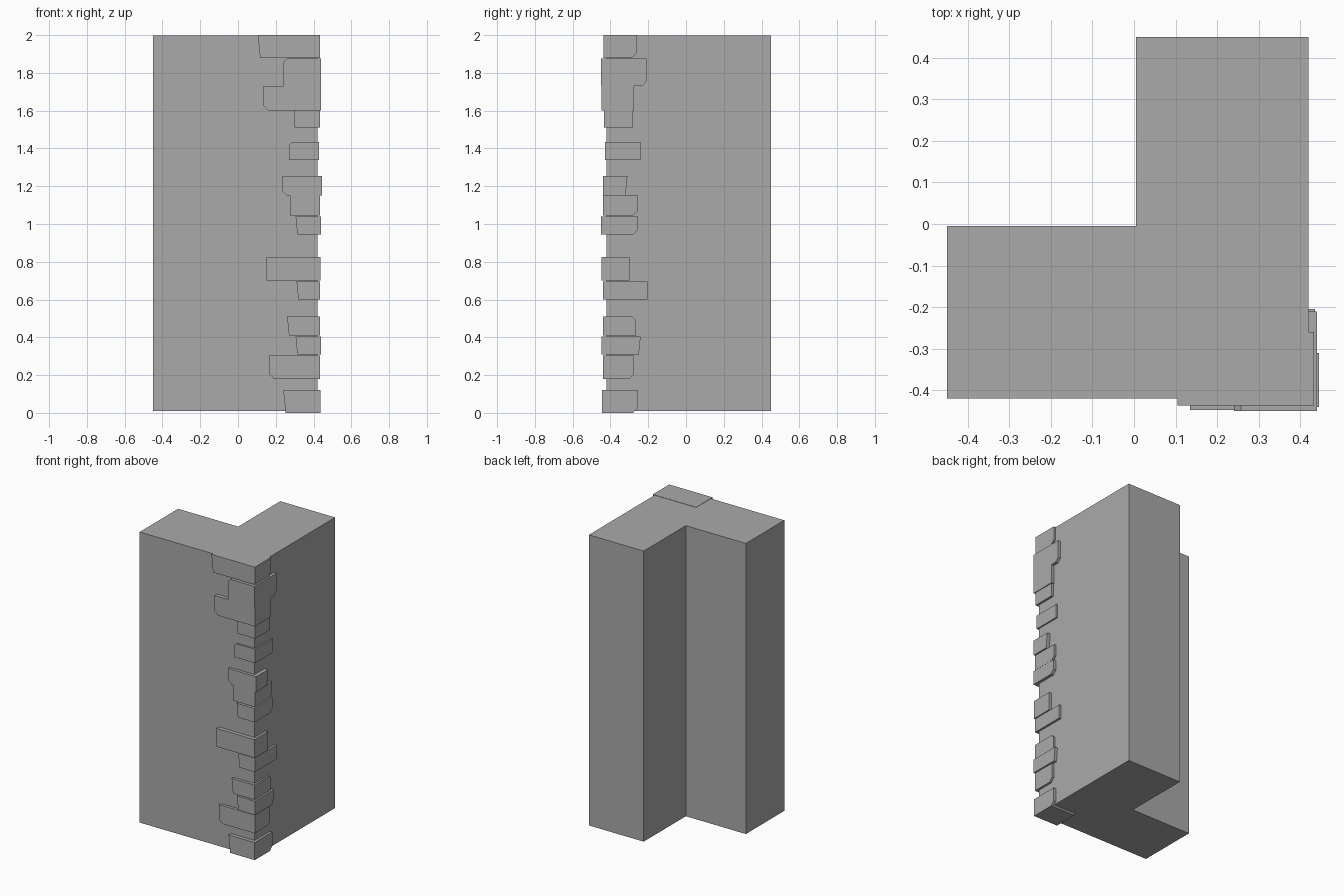
import bpy
import bmesh
from mathutils import Vector

cube = bpy.data.objects.get("Cube")
if cube:
    bpy.data.objects.remove(cube, do_unlink=True)

# One plain stone grey for everything
grey = bpy.data.materials.new("stone_grey")
grey.use_nodes = True
GREY = (0.4, 0.4, 0.4, 1)
grey.diffuse_color = GREY
grey.node_tree.nodes["Principled BSDF"].inputs["Base Color"].default_value = GREY


def finish(bm, name):
    bmesh.ops.recalc_face_normals(bm, faces=bm.faces)
    mesh = bpy.data.meshes.new(name)
    bm.to_mesh(mesh)
    bm.free()
    mesh.materials.append(grey)
    obj = bpy.data.objects.new(name, mesh)
    bpy.context.collection.objects.link(obj)
    return obj


def prism(profile, z0, z1):
    """Extrude a floor outline from z0 up to z1."""
    bm = bmesh.new()
    face = bm.faces.new([bm.verts.new((x, y, z0)) for x, y in profile])
    top = bmesh.ops.extrude_face_region(bm, geom=[face])["geom"]
    verts = [v for v in top if isinstance(v, bmesh.types.BMVert)]
    bmesh.ops.translate(bm, verts=verts, vec=(0, 0, z1 - z0))
    return bm


def chip(bm, point, normal):
    """Break off everything beyond a plane and close the cut."""
    geom = bm.verts[:] + bm.edges[:] + bm.faces[:]
    cut = bmesh.ops.bisect_plane(bm, geom=geom, plane_co=point,
                                 plane_no=normal, clear_outer=True)
    edges = [e for e in cut["geom_cut"] if isinstance(e, bmesh.types.BMEdge)]
    if edges:
        bmesh.ops.holes_fill(bm, edges=edges)


# L-shaped corner wall
wall = [(-0.45, -0.42), (0.42, -0.42), (0.42, 0.45),
        (0.005, 0.45), (0.005, -0.005), (-0.45, -0.005)]
finish(prism(wall, 0.01, 1.998), "corner_wall")

# Corner stones: bottom, top, front end x, outer x, outer y, side end y,
# then the chipped corner on the front end and on the side end
stones = [
    (0.00, 0.12, 0.24, 0.438, -0.445, -0.255, "slope", "low"),
    (0.18, 0.305, 0.165, 0.435, -0.44, -0.275, "low", "low"),
    (0.31, 0.405, 0.305, 0.44, -0.447, -0.24, "slope", "slope"),
    (0.41, 0.51, 0.26, 0.433, -0.44, -0.265, "slope", "high"),
    (0.60, 0.695, 0.31, 0.435, -0.44, -0.205, "slope", ""),
    (0.70, 0.825, 0.15, 0.438, -0.447, -0.30, "", ""),
    (0.945, 1.04, 0.305, 0.44, -0.45, -0.255, "slope", "low"),
    (1.045, 1.15, 0.275, 0.435, -0.44, -0.255, "", "low"),
    (1.15, 1.255, 0.235, 0.445, -0.44, -0.31, "low", "slope"),
    (1.34, 1.435, 0.27, 0.43, -0.43, -0.24, "high", ""),
    (1.51, 1.60, 0.30, 0.435, -0.435, -0.28, "", ""),
    (1.60, 1.73, 0.135, 0.44, -0.447, -0.275, "low", ""),
    (1.73, 1.875, 0.24, 0.44, -0.45, -0.21, "high", "low"),
    (1.88, 2.00, 0.105, 0.433, -0.437, -0.26, "slope", "low"),
]

for i, (z0, z1, x0, x1, y0, y1, front, side) in enumerate(stones, 1):
    bm = prism([(x0, y0), (x1, y0), (x1, y1), (x0, y1)], z0, z1)
    for kind, end, axis in ((front, Vector((x0, 0, 0)), Vector((-1, 0, 0))),
                            (side, Vector((0, y1, 0)), Vector((0, 1, 0)))):
        if kind == "low":
            chip(bm, end + Vector((0, 0, z0 + 0.025)), axis - Vector((0, 0, 1)))
        elif kind == "high":
            chip(bm, end + Vector((0, 0, z1 - 0.018)), axis + Vector((0, 0, 1)))
        elif kind == "slope":
            chip(bm, end + Vector((0, 0, z1)), axis - Vector((0, 0, 0.1)))
    finish(bm, f"corner_stone_{i}")
